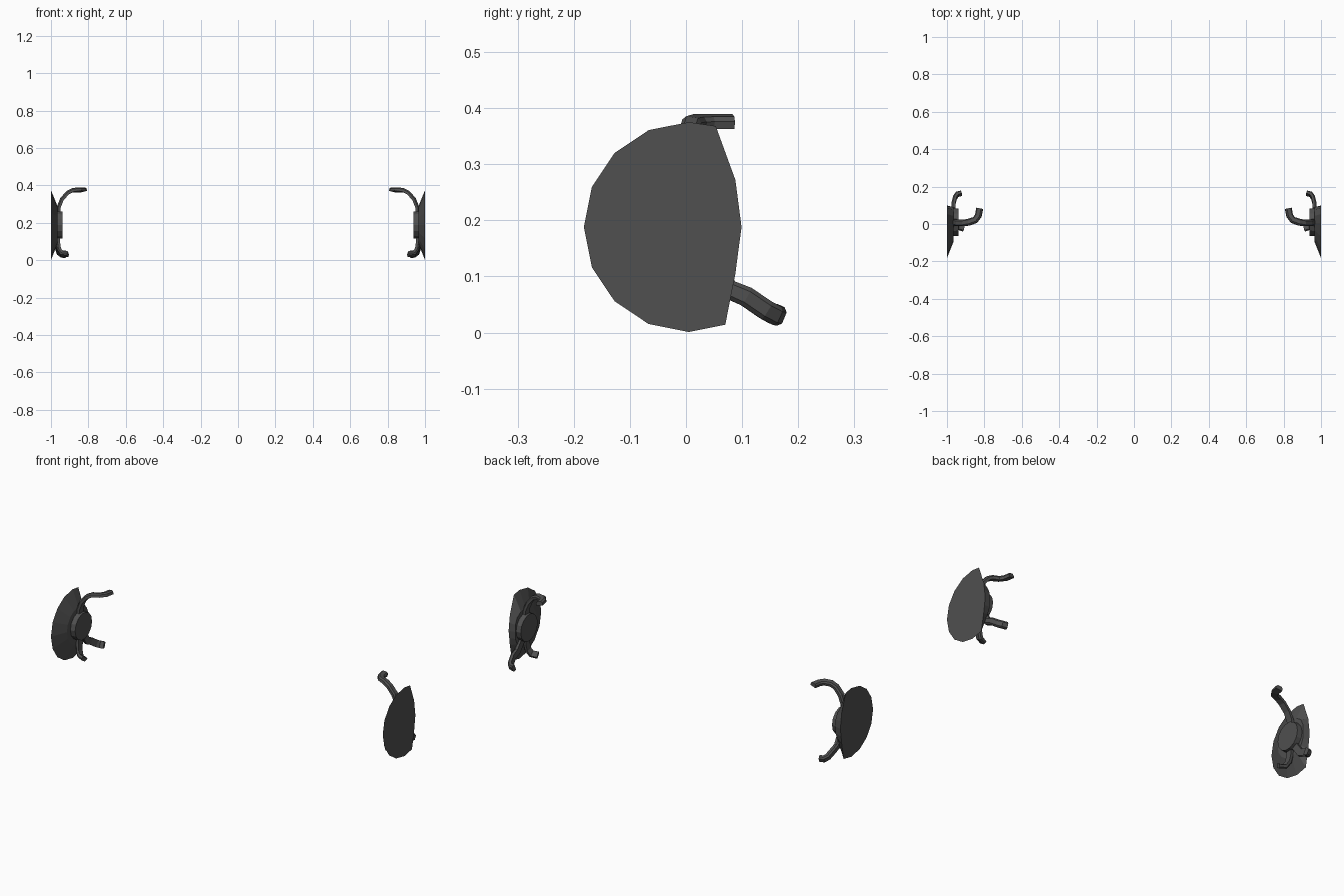
import bpy, bmesh, math
from mathutils import Vector

if "Cube" in bpy.data.objects:
    bpy.data.objects.remove(bpy.data.objects["Cube"])

dark = bpy.data.materials.new("dark_grey")
dark.diffuse_color = (0.08, 0.08, 0.08, 1)
dark.use_nodes = True
dark.node_tree.nodes["Principled BSDF"].inputs["Base Color"].default_value = dark.diffuse_color
CY, CZ = 0.005, 0.188


def loft(name, rings):
    """Skin a list of equal-length rings, cap both ends and mirror across x."""
    bm = bmesh.new()
    vs = [[bm.verts.new(p) for p in r] for r in rings]
    n = len(vs[0])
    for a, b in zip(vs, vs[1:]):
        for i in range(n):
            j = (i + 1) % n
            bm.faces.new((a[i], a[j], b[j], b[i]))
    bm.faces.new(vs[0])
    bm.faces.new(vs[-1])
    bmesh.ops.recalc_face_normals(bm, faces=bm.faces)
    me = bpy.data.meshes.new(name)
    bm.to_mesh(me)
    bm.free()
    ob = bpy.data.objects.new(name, me)
    bpy.context.collection.objects.link(ob)
    me.materials.append(dark)
    m = ob.modifiers.new("mirror", 'MIRROR')
    m.use_axis = (True, False, False)
    m.use_mirror_merge = False
    return ob


def ring(x, r, n, cy=CY):
    return [Vector((x, cy + r * math.cos(2 * math.pi * i / n),
                    CZ + r * math.sin(2 * math.pi * i / n))) for i in range(n)]


def arm(name, path, width, thick):
    """Sweep a chamfered bar along a path with a non-twisting frame."""
    pts = [Vector(p) for p in path]
    nrm = Vector((1, 0, 0))
    w, t = width / 2, thick / 2
    sec = [(-w, -t), (w, -t), (w, t * 0.3), (w * 0.6, t), (-w * 0.6, t), (-w, t * 0.3)]
    rings = []
    for i, p in enumerate(pts):
        tan = (pts[min(i + 1, len(pts) - 1)] - pts[max(i - 1, 0)]).normalized()
        nrm = (nrm - tan * nrm.dot(tan)).normalized()
        side = tan.cross(nrm)
        rings.append([p + side * a + nrm * b for a, b in sec])
    return loft(name, rings)


# Shallow conical dish: flat outside, rear edge cut to a gentle curve
outer = ring(1.0, 0.187, 16)
rear = {0: (0.099, 0.188), 1: (0.0935, 0.23), 2: (0.088, 0.272), 3: (0.053, 0.368),
        15: (0.0935, 0.147), 14: (0.088, 0.105), 13: (0.07, 0.014)}
for i, (y, z) in rear.items():
    outer[i] = Vector((1.0, y, z))
inner = ring(0.965, 0.1, 16)
for v in inner:
    v.y = min(v.y, 0.09)
loft("outer_dish", [outer, inner])

# Round hub on the inner face
loft("hub", [ring(0.97, 0.075, 14, 0.01), ring(0.938, 0.073, 14, 0.01)])

# Upper arm, curving inward then back
arm("upper_arm", [(0.96, 0.01, 0.22), (0.96, 0.008, 0.28), (0.942, 0.006, 0.325),
                  (0.912, 0.006, 0.36), (0.885, 0.01, 0.374), (0.85, 0.022, 0.377),
                  (0.833, 0.045, 0.377), (0.826, 0.084, 0.377)], 0.035, 0.021)

# Lower rear and lower front arms
arm("lower_rear_arm", [(0.962, 0.04, 0.13), (0.966, 0.075, 0.078), (0.966, 0.108, 0.064),
                       (0.957, 0.143, 0.04), (0.945, 0.16, 0.031), (0.922, 0.166, 0.03)],
    0.036, 0.021)
arm("lower_front_arm", [(0.962, 0.005, 0.14), (0.962, 0.002, 0.095), (0.957, -0.004, 0.058),
                        (0.942, -0.014, 0.034), (0.91, -0.025, 0.03)], 0.034, 0.021)
